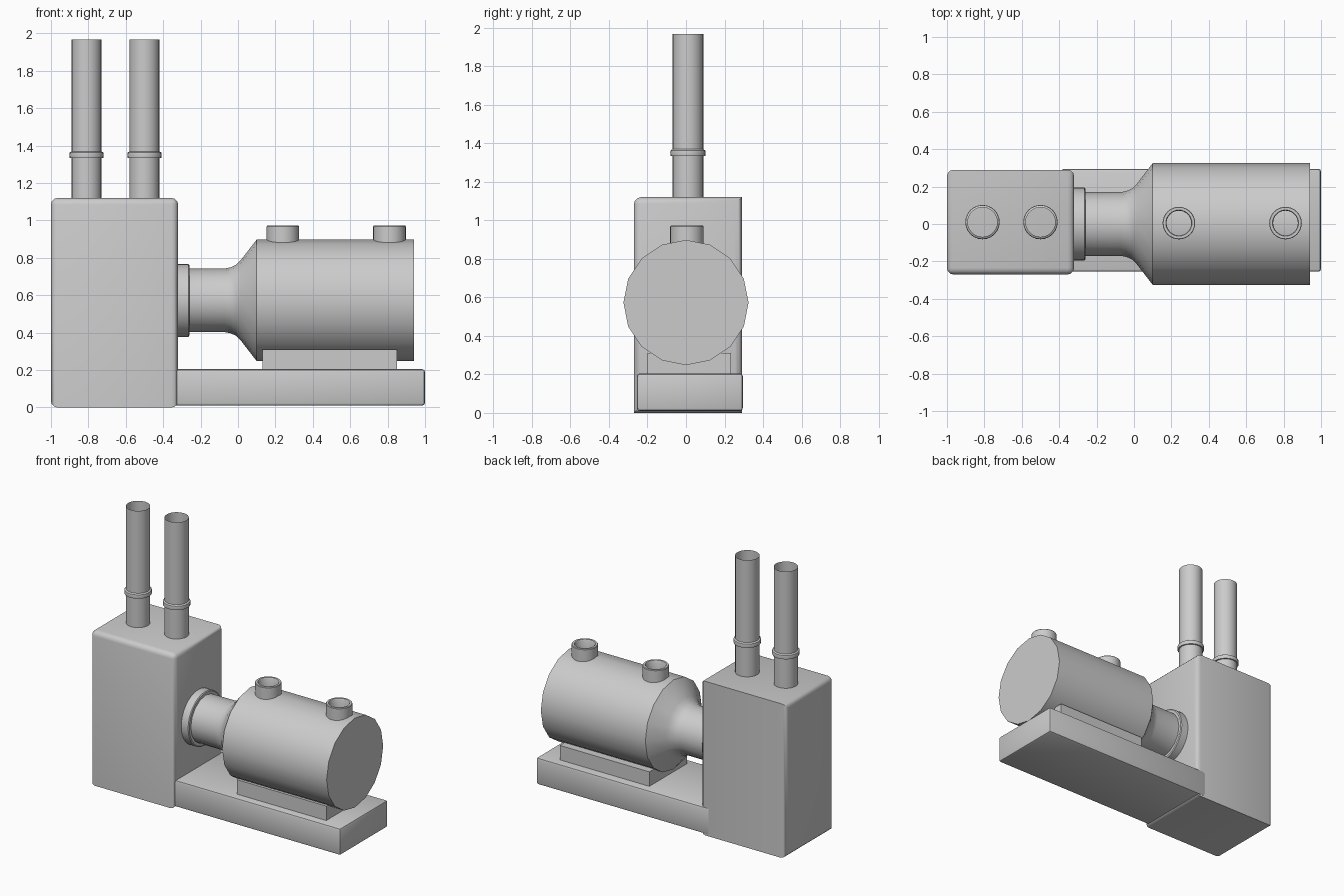
import bpy, bmesh
from math import cos, sin, pi, radians
from mathutils import Matrix, Vector

if "Cube" in bpy.data.objects:
    bpy.data.objects.remove(bpy.data.objects["Cube"])


def finish(name, bm, smooth=True, angle=35):
    bmesh.ops.recalc_face_normals(bm, faces=bm.faces)
    mesh = bpy.data.meshes.new(name)
    bm.to_mesh(mesh)
    bm.free()
    obj = bpy.data.objects.new(name, mesh)
    bpy.context.collection.objects.link(obj)
    if smooth:
        bpy.ops.object.select_all(action='DESELECT')
        obj.select_set(True)
        bpy.context.view_layer.objects.active = obj
        bpy.ops.object.shade_smooth_by_angle(angle=radians(angle))
    return obj


def box(name, lo, hi, bevel=0.0, keep=None, segments=3):
    """Box between two corners; keep(midpoint) picks which edges are rounded."""
    lo, hi = Vector(lo), Vector(hi)
    bm = bmesh.new()
    size = hi - lo
    bmesh.ops.create_cube(bm, size=1, matrix=Matrix.Translation((lo + hi) / 2) @ Matrix.Diagonal((*size, 1)))
    if bevel:
        edges = [e for e in bm.edges
                 if keep is None or keep((e.verts[0].co + e.verts[1].co) / 2)]
        bmesh.ops.bevel(bm, geom=edges, offset=bevel, segments=segments, profile=0.5, affect='EDGES')
    return finish(name, bm, bevel > 0)


def lathe(name, profile, sides, matrix, cap_end=False):
    """Turn (radius, height) points about local z."""
    bm = bmesh.new()
    rings = [[bm.verts.new(matrix @ Vector((r * cos(2 * pi * i / sides), r * sin(2 * pi * i / sides), h)))
              for i in range(sides)] for r, h in profile]
    for a, b in zip(rings, rings[1:]):
        for i in range(sides):
            j = (i + 1) % sides
            bm.faces.new((a[i], a[j], b[j], b[i]))
    if cap_end:
        bm.faces.new(rings[-1])
    return finish(name, bm)


# Tall cabinet: rounded everywhere except along the top and bottom of the back
box("cabinet", (-1, -0.27, 0), (-0.32, 0.29, 1.12), 0.035,
    lambda m: not (m.y > 0.28 and abs(m.x + 0.66) < 0.1) and not (m.z < 0.01 and abs(m.x + 0.66) < 0.1))

# Plinth and motor foot
box("base_plinth", (-0.39, -0.255, 0.01), (1, 0.295, 0.205), 0.015, segments=2)
box("motor_foot", (0.13, -0.2, 0.2), (0.85, 0.235, 0.31))

# Motor drum with flared neck and flange, turned along x
along_x = Matrix.Translation((0, 0, 0.573)) @ Matrix.Rotation(pi / 2, 4, 'Y')
lathe("motor_drum", [(0.17, -0.27), (0.17, -0.07), (0.176, -0.04), (0.19, -0.01),
                     (0.215, 0.015), (0.325, 0.10), (0.325, 0.94)], 16, along_x, cap_end=True)
lathe("neck_flange", [(0.195, -0.33), (0.195, -0.265), (0.188, -0.26), (0.165, -0.26)], 32, along_x)

# Ports on top of the drum
for side, x in (("front", 0.24), ("rear", 0.81)):
    lathe(f"port_{side}", [(0.087, 0.86), (0.087, 0.968), (0.084, 0.972), (0.07, 0.972),
                           (0.066, 0.965), (0.066, 0.88)], 32, Matrix.Translation((x, 0.005, 0)))

# Open exhaust pipes with collar rings
for side, x in (("left", -0.81), ("right", -0.50)):
    place = Matrix.Translation((x, 0.01, 0))
    lathe(f"pipe_{side}", [(0.08, 1.10), (0.08, 1.968)], 24, place)
    lathe(f"collar_{side}", [(0.079, 1.335), (0.09, 1.335), (0.092, 1.35), (0.09, 1.363), (0.079, 1.37)],
          24, place)
